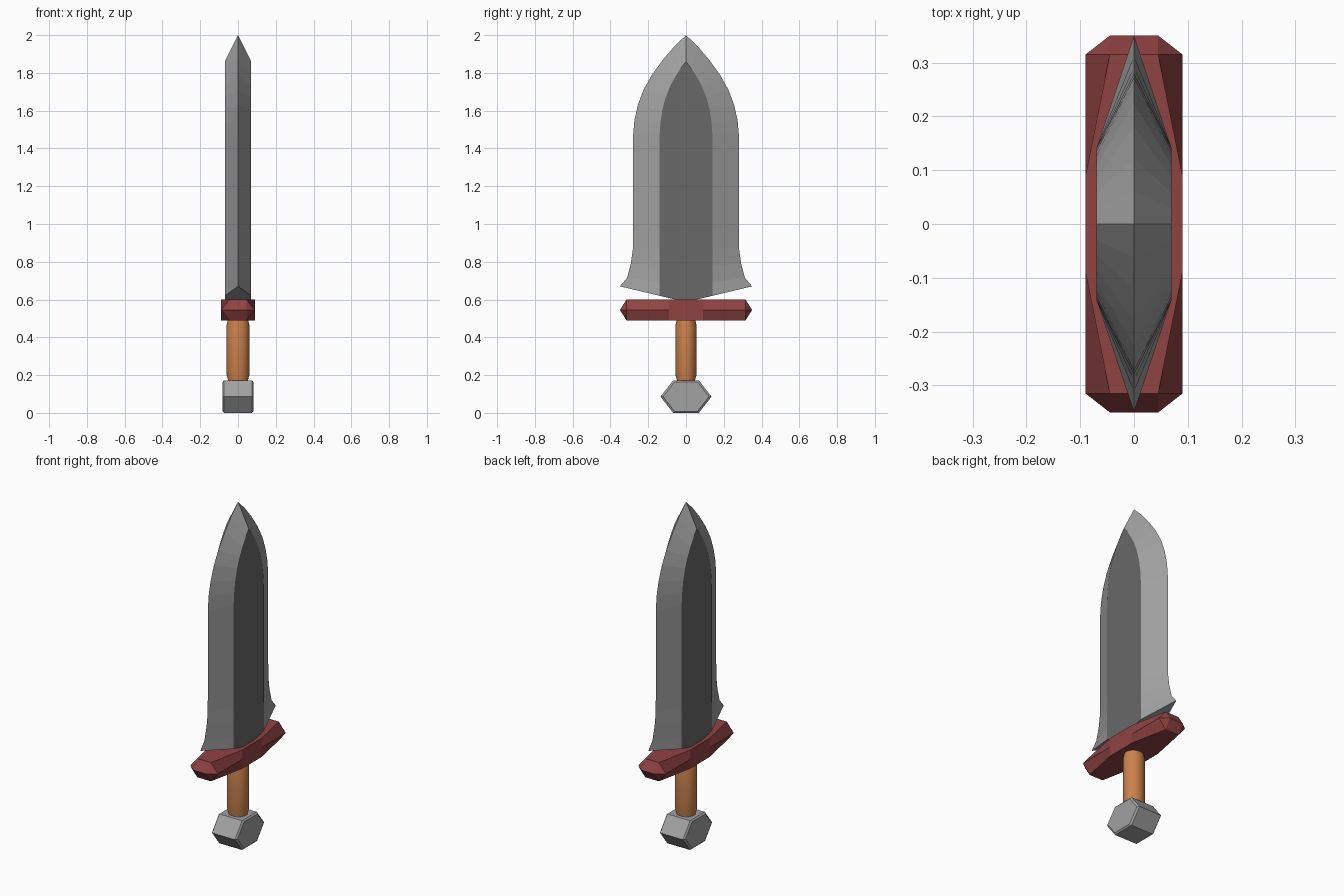
import bpy, bmesh
from math import sin, cos, tau, radians

if "Cube" in bpy.data.objects:
    bpy.data.objects.remove(bpy.data.objects["Cube"])


def material(name, rgb):
    m = bpy.data.materials.new(name)
    m.diffuse_color = (*rgb, 1)
    m.use_nodes = True
    m.node_tree.nodes["Principled BSDF"].inputs["Base Color"].default_value = m.diffuse_color
    return m


steel = material("steel", (0.36, 0.36, 0.36))
dark_steel = material("dark_steel", (0.14, 0.14, 0.14))
red = material("red", (0.28, 0.055, 0.055))
orange = material("orange", (0.6, 0.22, 0.07))


def add_face(bm, pts, mat=0):
    f = bm.faces.new([bm.verts.new(p) for p in pts])
    f.material_index = mat


def finish(bm, name, mats):
    bmesh.ops.remove_doubles(bm, verts=bm.verts, dist=0.0005)
    bmesh.ops.recalc_face_normals(bm, faces=bm.faces)
    me = bpy.data.meshes.new(name)
    bm.to_mesh(me)
    bm.free()
    ob = bpy.data.objects.new(name, me)
    bpy.context.collection.objects.link(ob)
    for m in mats:
        me.materials.append(m)
    return ob


# Blade: cutting edge outline and flat outline, as (y, z), mirrored to four quarters
edge = [(.35, .67), (.312, .715), (.292, .79), (.281, .87), (.28, 1.47), (.273, 1.55),
        (.255, 1.63), (.225, 1.71), (.18, 1.79), (.122, 1.87), (.062, 1.94), (0, 2)]
flat = [(.14, .62), (.14, .69), (.14, .78), (.14, .87), (.14, 1.47), (.135, 1.54),
        (.125, 1.605), (.108, 1.67), (.085, 1.727), (.057, 1.78), (.029, 1.823), (0, 1.86)]
T = .07
bm = bmesh.new()
for sx in (-1, 1):
    for sy in (-1, 1):
        e = [(0, sy * y, z) for y, z in edge]
        f = [(sx * T, sy * y, z) for y, z in flat]
        for i in range(len(e) - 1):
            add_face(bm, [e[i], e[i + 1], f[i + 1], f[i]])
        add_face(bm, [e[0], f[0], (sx * T, 0, .587), (0, 0, .587)])
    outline = [(y, z) for y, z in flat] + [(-y, z) for y, z in flat[-2::-1]] + [(0, .587)]
    add_face(bm, [(sx * T, y, z) for y, z in outline], 1)
finish(bm, "blade", [steel, dark_steel])

# Guard: bar with chamfered ends, one octant mirrored eight times
ZM, H = .545, .055
bm = bmesh.new()
octant = [
    [(0, 0, H), (.09, 0, H), (.09, .09, H), (.045, .315, H), (0, .315, H)],
    [(.09, 0, 0), (.09, .09, 0), (.09, .09, H), (.09, 0, H)],
    [(.09, .09, 0), (.09, .315, 0), (.045, .315, H), (.09, .09, H)],
    [(.09, .315, 0), (.045, .35, 0), (.045, .315, H)],
    [(.045, .35, 0), (0, .35, 0), (0, .315, H), (.045, .315, H)],
]
for sx in (-1, 1):
    for sy in (-1, 1):
        for sz in (-1, 1):
            for face in octant:
                add_face(bm, [(sx * x, sy * y, ZM + sz * z) for x, y, z in face])
finish(bm, "guard", [red])


def loft(name, rings, mats):
    bm = bmesh.new()
    loops = [[bm.verts.new(p) for p in r] for r in rings]
    n = len(loops[0])
    for a, b in zip(loops, loops[1:]):
        for i in range(n):
            bm.faces.new((a[i], a[(i + 1) % n], b[(i + 1) % n], b[i]))
    bm.faces.new(loops[0])
    bm.faces.new(loops[-1])
    return finish(bm, name, mats)


# Grip: rounded handle with slimmer ends
N = 24
grip = loft("grip", [[(r * cos(tau * i / N), .92 * r * sin(tau * i / N), z) for i in range(N)]
                     for r, z in [(.053, .16), (.053, .175), (.06, .2), (.06, .465), (.053, .495)]],
            [orange])
bpy.context.view_layer.objects.active = grip
grip.select_set(True)
bpy.ops.object.shade_smooth_by_angle(angle=radians(40))

# Pommel: hexagonal prism with a narrow bevel around each end face
hexagon = [(.135, 0), (.068, .086), (-.068, .086), (-.135, 0), (-.068, -.086), (.068, -.086)]
loft("pommel", [[(x, s * y, .086 + s * z) for y, z in hexagon]
                for x, s in [(-.082, .9), (-.074, 1), (.074, 1), (.082, .9)]], [steel])
